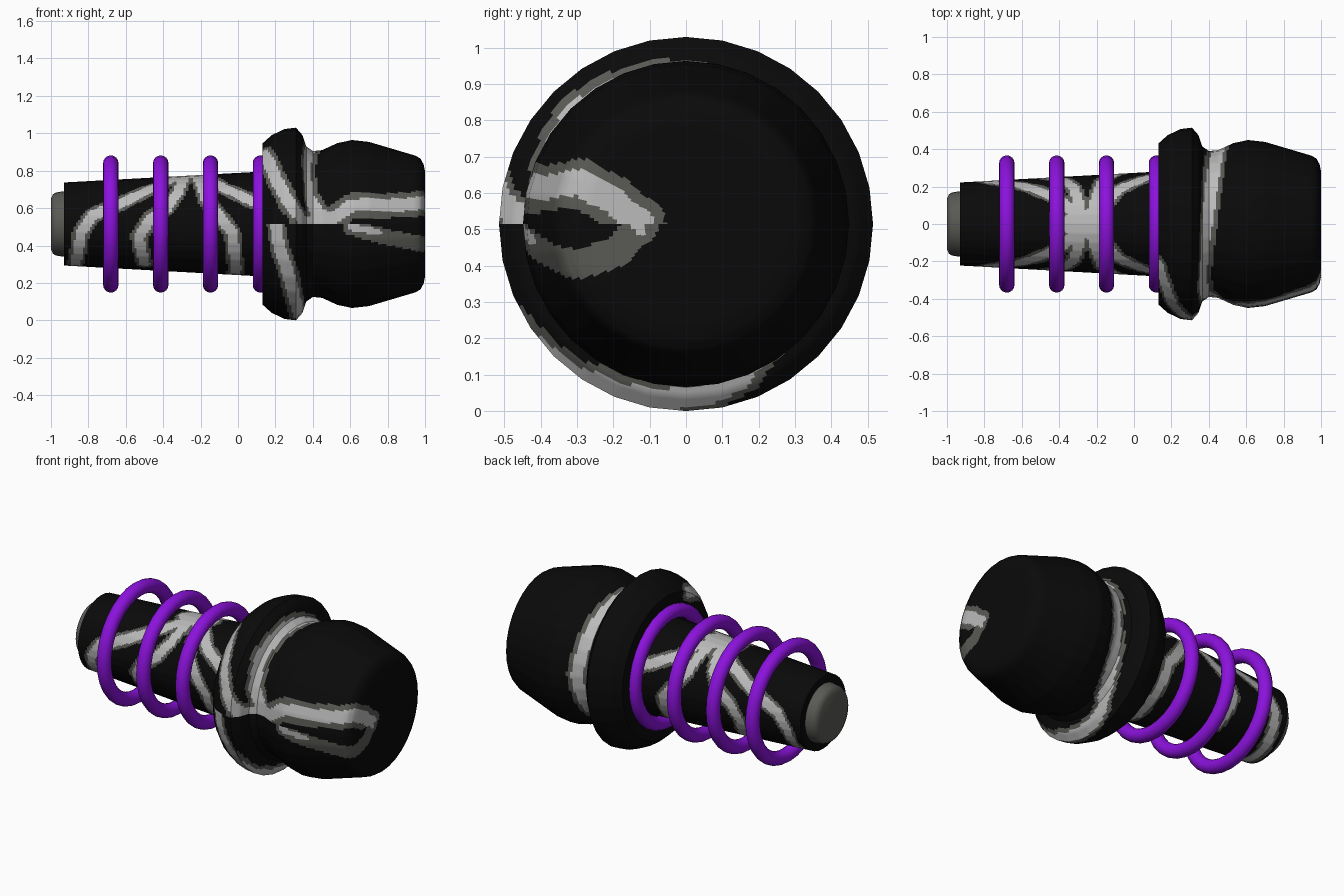
import bpy, bmesh, math
from mathutils import Vector
from mathutils.kdtree import KDTree

if "Cube" in bpy.data.objects:
    bpy.data.objects.remove(bpy.data.objects["Cube"])

CZ = 0.515        # height of the long axis
SIDES, SUB = 32, 6
STEP = 0.0125


def material(name, rgb):
    m = bpy.data.materials.new(name)
    m.diffuse_color = (*rgb, 1)
    m.use_nodes = True
    m.node_tree.nodes["Principled BSDF"].inputs["Base Color"].default_value = m.diffuse_color
    return m


BLACK = material("black", (0.003, 0.003, 0.003))
DARK = material("dark grey", (0.1, 0.1, 0.09))
LIGHT = material("light grey", (0.5, 0.5, 0.5))
PURPLE = material("purple", (0.26, 0.006, 0.72))


def around(x, r, deg):
    """Angle 0 faces the front, 90 is the top."""
    a = math.radians(deg)
    return Vector((x, -r * math.cos(a), CZ + r * math.sin(a)))


def radius(profile, x):
    for (x0, r0), (x1, r1) in zip(profile, profile[1:]):
        if x1 > x0 and x0 <= x <= x1:
            return r0 + (r1 - r0) * (x - x0) / (x1 - x0)
    return profile[-2][1]


def finish(bm, name, mats, angle=35):
    bmesh.ops.remove_doubles(bm, verts=bm.verts, dist=1e-5)
    bmesh.ops.recalc_face_normals(bm, faces=bm.faces)
    me = bpy.data.meshes.new(name)
    bm.to_mesh(me)
    bm.free()
    for m in mats:
        me.materials.append(m)
    me.shade_smooth()
    me.set_sharp_from_angle(angle=math.radians(angle))
    ob = bpy.data.objects.new(name, me)
    bpy.context.collection.objects.link(ob)
    return ob


def lathe(profile, step, sub):
    """Turn a profile of (x, radius) into a 32-sided body with a fine grid."""
    pts = [profile[0]]
    for (x0, r0), (x1, r1) in zip(profile, profile[1:]):
        n = max(1, round(math.hypot(x1 - x0, r1 - r0) / step))
        pts += [(x0 + (x1 - x0) * i / n, r0 + (r1 - r0) * i / n) for i in range(1, n + 1)]
    bm = bmesh.new()
    rows = []
    for x, r in pts:
        corner = [around(x, r, 360 * k / SIDES) for k in range(SIDES)]
        rows.append([bm.verts.new(corner[k].lerp(corner[(k + 1) % SIDES], j / sub))
                     for k in range(SIDES) for j in range(sub)])
    n = SIDES * sub
    for a, b in zip(rows, rows[1:]):
        for k in range(n):
            bm.faces.new((a[k], a[(k + 1) % n], b[(k + 1) % n], b[k]))
    bmesh.ops.remove_doubles(bm, verts=bm.verts, dist=1e-5)
    return bm


def stripe_tree(profile, path):
    """Sample a stripe's centre line, given as (x, angle[, radius])."""
    full = [p if len(p) == 3 else (*p, radius(profile, p[0])) for p in path]
    samples = []
    for p, q in zip(full, full[1:]):
        n = max(2, int((around(p[0], p[2], p[1]) - around(q[0], q[2], q[1])).length * 1.5 / 0.008))
        for i in range(n + 1):
            x, a, r = (u + (v - u) * i / n for u, v in zip(p, q))
            samples.append(around(x, radius(profile, x) if x < 0.97 else r, a))
    tree = KDTree(len(samples))
    for i, s in enumerate(samples):
        tree.insert(s, i)
    tree.balance()
    return tree


def paint(bm, profile, stripes):
    """stripes: (path, light half width, dark half width, side of front seam)"""
    trees = [(stripe_tree(profile, p), l, d, s) for p, l, d, s in stripes]
    for f in bm.faces:
        c = f.calc_center_median()
        for tree, light, dark, side in trees:
            if side * (c.z - CZ) < 0:
                continue
            d = tree.find(c)[2]
            if d < light:
                f.material_index = 2
                break
            if d < dark:
                f.material_index = 1


# shaft with branching stripes, mirrored front to back
shaft = [(-0.93, 0), (-0.93, 0.222), (0.16, 0.282), (0.16, 0)]
branches = [
    [(-0.27, 90), (-0.4, 58), (-0.6, 31), (-0.78, 11), (-0.84, -12), (-0.87, -70), (-0.87, -90)],
    [(-0.27, 90), (-0.32, 42), (-0.38, 20), (-0.47, 6), (-0.53, -16), (-0.5, -60)],
    [(-0.24, 90), (-0.08, 46), (0.06, 28), (0.15, 20)],
    [(-0.24, 90), (-0.17, 30), (-0.1, 9), (-0.03, -10), (-0.01, -60), (-0.02, -90)],
]
stripes = [([(-0.33, 90), (-0.2, 90)], 0.06, 0.08, 0)]
for path in branches:
    stripes.append((path, 0.028, 0.046, 0))
    stripes.append(([(x, 180 - a) for x, a in path], 0.028, 0.046, 0))
bm = lathe(shaft, STEP, SUB)
paint(bm, shaft, stripes)
finish(bm, "shaft", [BLACK, DARK, LIGHT])

# collar and rounded head
head = [(0.13, 0), (0.13, 0.43), (0.18, 0.475), (0.25, 0.508), (0.31, 0.515), (0.345, 0.475),
        (0.365, 0.415), (0.40, 0.39), (0.45, 0.395), (0.53, 0.432), (0.61, 0.449),
        (0.70, 0.439), (0.95, 0.365), (0.975, 0.35), (0.992, 0.32), (1.0, 0.28), (1.0, 0)]
stripes = [
    # collar streak on the upper front
    ([(0.13, 60), (0.16, 47), (0.2, 30), (0.27, 13), (0.36, 1)], 0.034, 0.058, 1),
    # band round the neck, upper and lower halves
    ([(0.48, 2), (0.42, 10), (0.375, 22), (0.36, 45), (0.375, 75), (0.395, 100), (0.43, 140),
      (0.46, 180)], 0.035, 0.06, 1),
    ([(0.46, 180), (0.42, 220), (0.355, 250), (0.335, 275), (0.32, 300), (0.27, 328),
      (0.22, 345), (0.2, 360)], 0.035, 0.058, -1),
    # head loop, upper side, running over onto the end
    ([(0.34, 0), (0.46, 2), (0.53, 6), (0.61, 13), (0.8, 14), (0.95, 17), (0.992, 21, 0.32),
      (1, 20, 0.28), (1, 18, 0.21), (1, 3, 0.125)], 0.036, 0.068, 1),
    # head loop, lower side
    ([(0.6, -2), (0.68, -4), (0.75, -6)], 0.018, 0.03, -1),
    ([(0.6, -2), (0.75, -8), (0.95, -16), (0.992, -20, 0.32), (1, -21, 0.28),
      (1, -22, 0.2), (1, -5, 0.12)], 0, 0.042, -1),
    ([(1, 2, 0.14), (1, -8, 0.125)], 0.014, 0.04, -1),
]
bm = lathe(head, STEP, SUB)
paint(bm, head, stripes)
finish(bm, "collar_and_head", [BLACK, DARK, LIGHT])

# grey plug at the thin end
bm = lathe([(-1, 0), (-1, 0.135), (-0.99, 0.158), (-0.975, 0.168), (-0.92, 0.177), (-0.92, 0)], 1, 1)
finish(bm, "end_plug", [DARK], 50)

# four purple rings
for i, x in enumerate((-0.68, -0.413, -0.147, 0.12)):
    bpy.ops.mesh.primitive_torus_add(major_segments=32, minor_segments=16, major_radius=0.326,
                                     minor_radius=0.041, location=(x, 0, CZ),
                                     rotation=(0, math.pi / 2, 0))
    ring = bpy.context.object
    ring.name = f"ring_{i + 1}"
    ring.data.materials.append(PURPLE)
    ring.data.shade_smooth()
